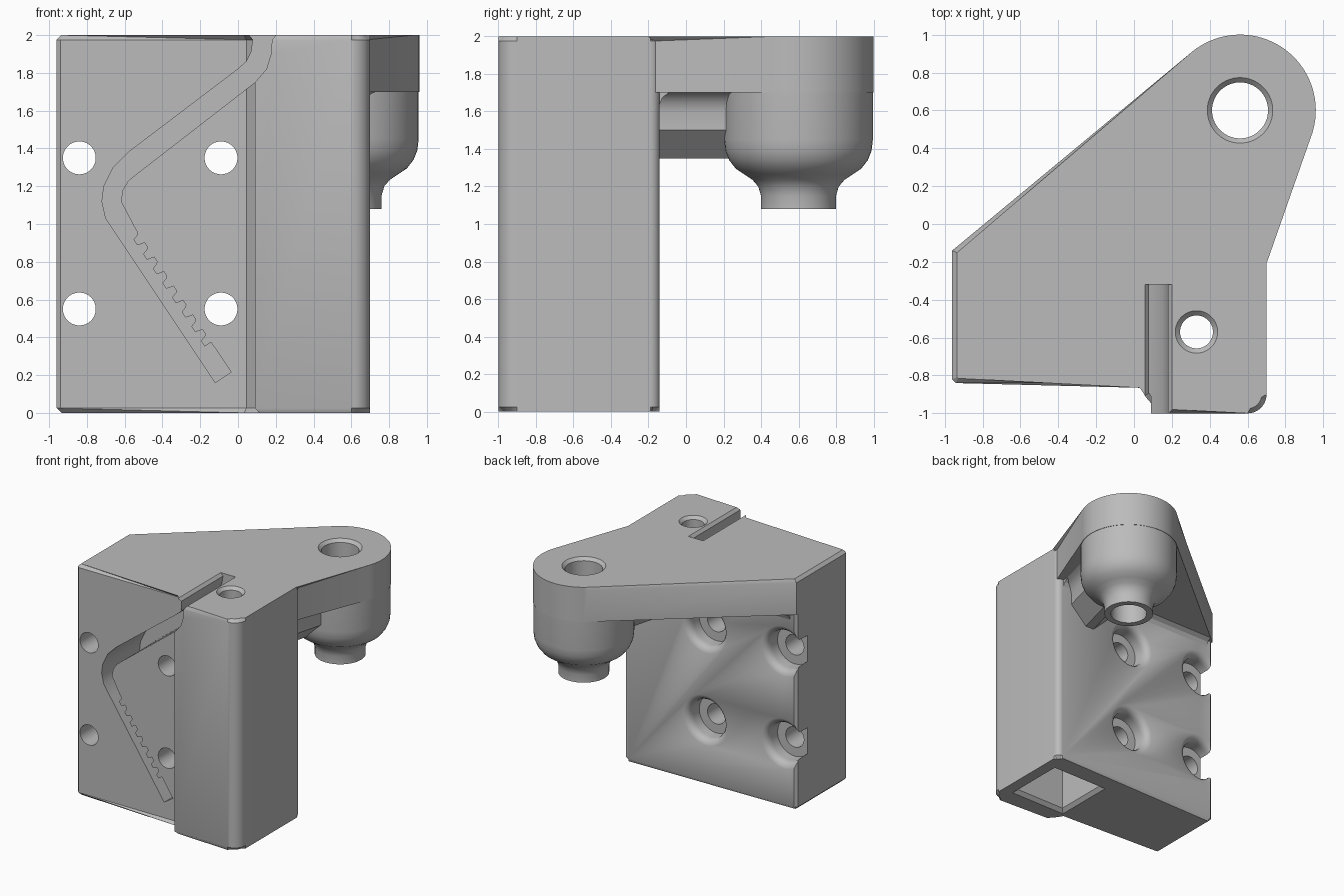
import bpy, bmesh
from math import radians, cos, sin, pi, sqrt
from mathutils import Matrix, Vector

cube = bpy.data.objects.get("Cube")
if cube:
    bpy.data.objects.remove(cube, do_unlink=True)

grey = bpy.data.materials.new("plain grey")
grey.use_nodes = True
grey.diffuse_color = (0.5, 0.5, 0.5, 1)
grey.node_tree.nodes["Principled BSDF"].inputs["Base Color"].default_value = (0.5, 0.5, 0.5, 1)


def make(name, bm, matrix):
    bmesh.ops.transform(bm, matrix=matrix, verts=bm.verts)
    bmesh.ops.recalc_face_normals(bm, faces=bm.faces)
    mesh = bpy.data.meshes.new(name)
    bm.to_mesh(mesh)
    bm.free()
    obj = bpy.data.objects.new(name, mesh)
    bpy.context.scene.collection.objects.link(obj)
    return obj


def loft(bm, rings):
    """Skin a stack of vertex rings and cap both ends."""
    for a, b in zip(rings, rings[1:]):
        for i in range(len(a)):
            j = (i + 1) % len(a)
            bm.faces.new((a[i], a[j], b[j], b[i]))
    bm.faces.new(rings[0])
    bm.faces.new(rings[-1])


def prism(name, outline, low, high, matrix=Matrix(), chamfered=()):
    """Extrude an outline, with a chamfer around the levels listed."""
    bm = bmesh.new()
    loft(bm, [[bm.verts.new((x, y, h)) for x, y in outline] for h in (low, high)])
    edges = [e for e in bm.edges
             if any(all(abs(v.co.z - h) < 1e-5 for v in e.verts) for h in chamfered)]
    if edges:
        bmesh.ops.bevel(bm, geom=edges, offset=0.025, segments=1, profile=0.5, affect='EDGES')
    return make(name, bm, matrix)


def lathe(name, profile, matrix, steps=48):
    """Revolve (radius, height) points around the local z axis."""
    bm = bmesh.new()
    angles = [2 * pi * (i + 0.5) / steps for i in range(steps)]
    loft(bm, [[bm.verts.new((r * cos(a), r * sin(a), h)) for a in angles] for r, h in profile])
    return make(name, bm, matrix)


def arc(cx, cy, r, start, end, steps):
    angles = [radians(start + (end - start) * i / steps) for i in range(steps + 1)]
    return [(cx + r * cos(a), cy + r * sin(a)) for a in angles]


def frame(u, v, origin=(0, 0, 0)):
    u, v = Vector(u), Vector(v)
    m = Matrix((u, v, u.cross(v))).transposed().to_4x4()
    m.translation = origin
    return m


def cut(obj, cutters):
    for c in cutters:
        c.hide_render = True
        mod = obj.modifiers.new("cut", 'BOOLEAN')
        mod.operation = 'DIFFERENCE'
        mod.solver = 'EXACT'
        mod.object = c
    bpy.context.view_layer.update()
    graph = bpy.context.evaluated_depsgraph_get()
    mesh = bpy.data.meshes.new_from_object(obj.evaluated_get(graph))
    obj.modifiers.clear()
    obj.data = mesh


UP = (0, 0, 1)
FRONT = frame((1, 0, 0), UP)
POD = Matrix.Translation((0.56, 0.60, 0))
SOCKET = Matrix.Translation((0.33, -0.57, 0))

# Main block with its raised front column
block_outline = [(-0.94, -0.14), (-0.96, -0.16), (-0.96, -0.82), (-0.94, -0.84),
                 (0.045, -0.84), (0.09, -0.91), (0.09, -1.0)]
block_outline += arc(0.60, -0.90, 0.10, -90, 0, 8) + arc(0.65, -0.19, 0.05, 0, 90, 6)
block = prism("main_block", block_outline, 0, 2, chamfered=(0, 2))

# Arm plate reaching back to the pod
arm_outline = [(0.66, -0.30), (0.68, -0.19)] + arc(0.56, 0.60, 0.40, -21.4, 129, 40)
arm_outline += [(-0.96, -0.14), (-0.96, -0.30)]
arm = prism("arm_plate", arm_outline, 1.7, 2, chamfered=(2,))

# Round pod ending in a narrow spout
pod = lathe("round_pod", [(0.2, 1.08), (0.2, 1.15), (0.215, 1.2), (0.245, 1.235), (0.29, 1.265),
                          (0.335, 1.295), (0.37, 1.34), (0.39, 1.39), (0.397, 1.45),
                          (0.397, 1.95)], POD, 64)

# Rib under the arm, from block to pod, flared where it meets the plate
start, end = Vector((0.33, -0.25, 0)), Vector((0.49, 0.36, 0))
along = (end - start).normalized()
half = [(0.04, 1.35), (0.19, 1.5), (0.19, 1.6), (0.205, 1.65), (0.24, 1.69), (0.28, 1.71)]
rib = prism("under_rib", half + [(-x, z) for x, z in reversed(half)], 0, (end - start).length,
            frame(Vector(UP).cross(along), UP, start))

# Fillet between the back of the block and the arm
fillet = prism("arm_fillet", [(-0.16, 1.64), (-0.14, 1.64), (-0.125, 1.675), (-0.09, 1.7),
                              (-0.09, 1.72), (-0.16, 1.72)], -0.9, 0.64,
               frame((0, 1, 0), UP))

# Belt groove: smooth left wall, toothed lower right wall
left_wall = [(0.05, 2.01), (0.08, 1.975), (0.07, 1.91), (0.045, 1.86), (0.0, 1.82), (-0.58, 1.38),
             (-0.66, 1.30), (-0.71, 1.20), (-0.72, 1.12), (-0.70, 1.03), (-0.64, 0.94)]
right_wall = [(-0.62, 1.12), (-0.61, 1.18), (-0.58, 1.23), (-0.53, 1.27), (0.09, 1.75),
              (0.15, 1.82), (0.175, 1.90), (0.18, 1.975), (0.21, 2.01)]
foot = Vector((-0.12, 0.16))
climb = Vector((-0.555, 0.832))
side = Vector((0.832, 0.555))
teeth = [foot + side * 0.1, foot + climb * 0.19 + side * 0.1]
for i in range(8):
    s = 0.19 + 0.092 * i
    for ds, width in ((0, 0.06), (0.036, 0.06), (0.046, 0.09), (0.056, 0.1), (0.082, 0.1)):
        teeth.append(foot + climb * (s + ds) + side * width)
groove_outline = left_wall + [tuple(foot)] + [tuple(t) for t in teeth] + right_wall
cutters = [prism("groove_cutter", groove_outline, 0.32, 1.1, FRONT)]

# Four screw holes with rounded counterbores at the back
for x in (-0.84, -0.09):
    for z in (0.55, 1.35):
        place = frame((1, 0, 0), UP, (x, -0.14, z))
        cutters.append(lathe("screw_cutter", [(0.24, -0.02), (0.215, 0), (0.185, 0.015),
                                              (0.168, 0.04), (0.165, 0.07), (0.165, 0.15),
                                              (0.087, 0.15), (0.087, 0.9)], place))

# Square socket from below and round hole from above
root2 = sqrt(2)
cutters.append(lathe("socket_cutter", [(0.28 * root2, -0.01), (0.24 * root2, 0.03),
                                       (0.24 * root2, 1.6)], SOCKET, 4))
cutters.append(lathe("top_hole_cutter", [(0.087, 1.4), (0.087, 1.975), (0.122, 2.01)], SOCKET))
cut(block, cutters)

# Bore through arm and pod
bore = lathe("bore_cutter", [(0.148, 1.0), (0.148, 1.975), (0.183, 2.01)], POD)
cut(arm, [bore])
cut(pod, [bore])

for c in cutters + [bore]:
    bpy.data.objects.remove(c, do_unlink=True)

# Shared colour and shading
bpy.ops.object.select_all(action='DESELECT')
for obj in (block, arm, pod, rib, fillet):
    obj.data.materials.clear()
    obj.data.materials.append(grey)
    for face in obj.data.polygons:
        face.material_index = 0
    obj.select_set(True)
    bpy.context.view_layer.objects.active = obj
bpy.ops.object.shade_smooth_by_angle(angle=radians(30))
